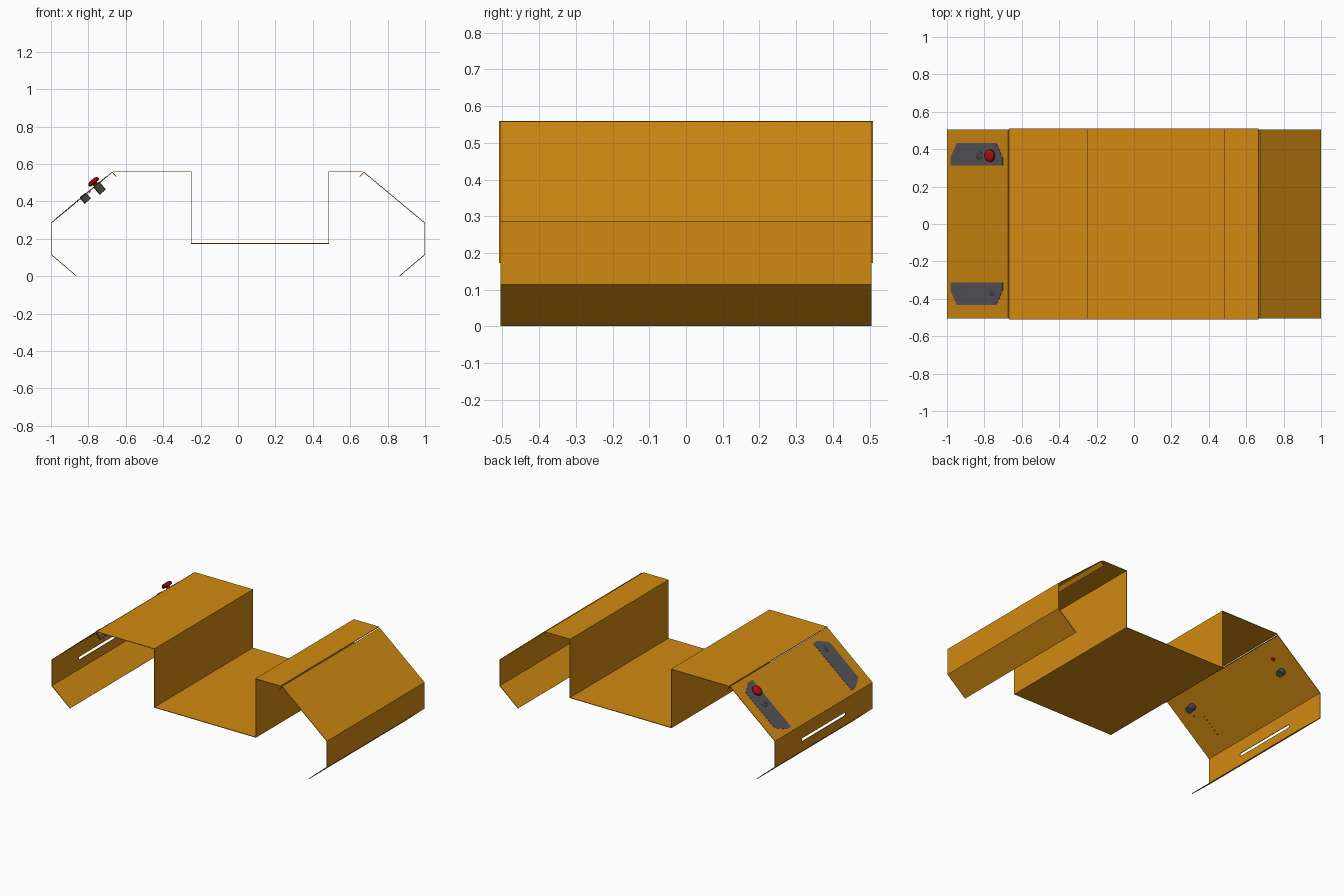
import bpy, bmesh, math
from mathutils import Matrix, Vector

if "Cube" in bpy.data.objects:
    bpy.data.objects.remove(bpy.data.objects["Cube"])


def material(name, rgb):
    m = bpy.data.materials.new(name)
    m.diffuse_color = (*rgb, 1)
    m.use_nodes = True
    m.node_tree.nodes["Principled BSDF"].inputs["Base Color"].default_value = m.diffuse_color
    return m


ORANGE = material("orange_paint", (0.64, 0.255, 0.006))
GREY = material("panel_grey", (0.088, 0.088, 0.105))
DARK = material("switch_grey", (0.062, 0.064, 0.068))
RED = material("button_red", (0.42, 0.004, 0.006))


def finish(bm, name, mat, matrix=None):
    bmesh.ops.recalc_face_normals(bm, faces=bm.faces[:])
    me = bpy.data.meshes.new(name)
    bm.to_mesh(me)
    bm.free()
    me.materials.append(mat)
    ob = bpy.data.objects.new(name, me)
    bpy.context.collection.objects.link(ob)
    if matrix:
        ob.matrix_world = matrix
    return ob


def sheet(name, profile, ys, hole=None):
    """Folded sheet: an x-z profile swept over y stations; hole = (segment, span) left open."""
    bm = bmesh.new()
    rows = [[bm.verts.new((x, y, z)) for x, z in profile] for y in ys]
    for j in range(len(ys) - 1):
        for i in range(len(profile) - 1):
            if (i, j) != hole:
                bm.faces.new((rows[j][i], rows[j][i + 1], rows[j + 1][i + 1], rows[j + 1][i]))
    ob = finish(bm, name, ORANGE)
    mod = ob.modifiers.new("thickness", 'SOLIDIFY')
    mod.thickness = 0.004
    mod.offset = 0
    mod.use_even_offset = True
    return ob


# Folded centre tray
sheet("centre_tray", [(-0.668, 0.558), (-0.25, 0.558), (-0.25, 0.175), (0.485, 0.175),
                      (0.485, 0.558), (0.665, 0.558)], [-0.51, 0.51])

# Side wings; the left one has a long slot in its upright face
wing = [(0.865, 0.002), (0.998, 0.115), (0.998, 0.285), (0.674, 0.555), (0.652, 0.533)]
sheet("right_wing", wing, [-0.505, 0.505])
left = [(-x, z) for x, z in wing]
left[2:2] = [(-0.998, 0.177), (-0.998, 0.197)]
sheet("left_wing", left, [-0.505, -0.225, 0.225, 0.505], hole=(2, 1))

# Local frame on the left slope: u runs up the slope, w points out of it
A, B = Vector((-0.998, 0, 0.285)), Vector((-0.674, 0, 0.555))
U = (B - A).normalized()
V = Vector((0, 1, 0))
W = U.cross(V)


def on_slope(x, y):
    p = A.lerp(B, (x - A.x) / (B.x - A.x))
    p.y = y
    return Matrix.Translation(p) @ Matrix((U, V, W)).transposed().to_4x4()


def prism(name, outline, low, high, mat, matrix):
    bm = bmesh.new()
    face = bm.faces.new([bm.verts.new((u, v, low)) for u, v in outline])
    new = bmesh.ops.extrude_face_region(bm, geom=[face])["geom"]
    bmesh.ops.translate(bm, vec=(0, 0, high - low),
                        verts=[g for g in new if isinstance(g, bmesh.types.BMVert)])
    return finish(bm, name, mat, matrix)


def lathe(name, profile, mat, matrix, sides=24):
    """Turned part from (radius, height) points, capped at both ends."""
    bm = bmesh.new()
    rings = [[bm.verts.new((r * math.cos(2 * math.pi * k / sides),
                            r * math.sin(2 * math.pi * k / sides), h)) for k in range(sides)]
             for r, h in profile]
    for a, b in zip(rings, rings[1:]):
        for k in range(sides):
            n = (k + 1) % sides
            bm.faces.new((a[k], a[n], b[n], b[k]))
    bm.faces.new(rings[0])
    bm.faces.new(rings[-1])
    ob = finish(bm, name, mat, matrix)
    bpy.ops.object.select_all(action='DESELECT')
    ob.select_set(True)
    bpy.context.view_layer.objects.active = ob
    bpy.ops.object.shade_smooth_by_angle(angle=math.radians(35))
    return ob


# Grey control plates, chamfered on their outer corners
h, c = 0.14 / U.x, 0.035 / U.x
for name, s in (("back_control_plate", 1), ("front_control_plate", -1)):
    outline = [(-h, -0.06 * s), (h, -0.06 * s), (h, -0.02 * s),
               (h - c, 0.06 * s), (-h + c, 0.06 * s), (-h, -0.02 * s)]
    prism(name, outline, 0.001, 0.0035, GREY, on_slope(-0.84, 0.374 * s))

# Red mushroom push button
lathe("push_button", [(0.013, -0.006), (0.013, 0.012), (0.029, 0.014), (0.034, 0.020),
                      (0.033, 0.029), (0.025, 0.036), (0.012, 0.039)],
      RED, on_slope(-0.757, 0.365))

# Switch barrels passing through the plates
for name, x, y, low, high in (("key_switch", -0.826, 0.365, -0.036, 0.007),
                              ("socket", -0.755, -0.365, -0.050, 0.005)):
    m = on_slope(x, y)
    lathe(name, [(0.022, low), (0.022, high - 0.002), (0.019, high)], DARK, m)
    prism(name + "_slit", [(-0.012, -0.002), (0.012, -0.002), (0.012, 0.002), (-0.012, 0.002)],
          high, high + 0.001, GREY, m)

# Small marker bar and row of pins on the front plate
prism("marker_bar", [(-0.002, -0.012), (0.002, -0.012), (0.002, 0.012), (-0.002, 0.012)],
      0.003, 0.005, DARK, on_slope(-0.892, -0.342))
for i in range(6):
    lathe(f"pin_{i + 1}", [(0.004, -0.004), (0.004, 0.002)], DARK,
          on_slope(-0.82 - 0.02 * i, -0.337), sides=8)
lathe("locating_pin", [(0.004, -0.008), (0.004, 0.002)], DARK, on_slope(-0.795, -0.4), sides=8)
